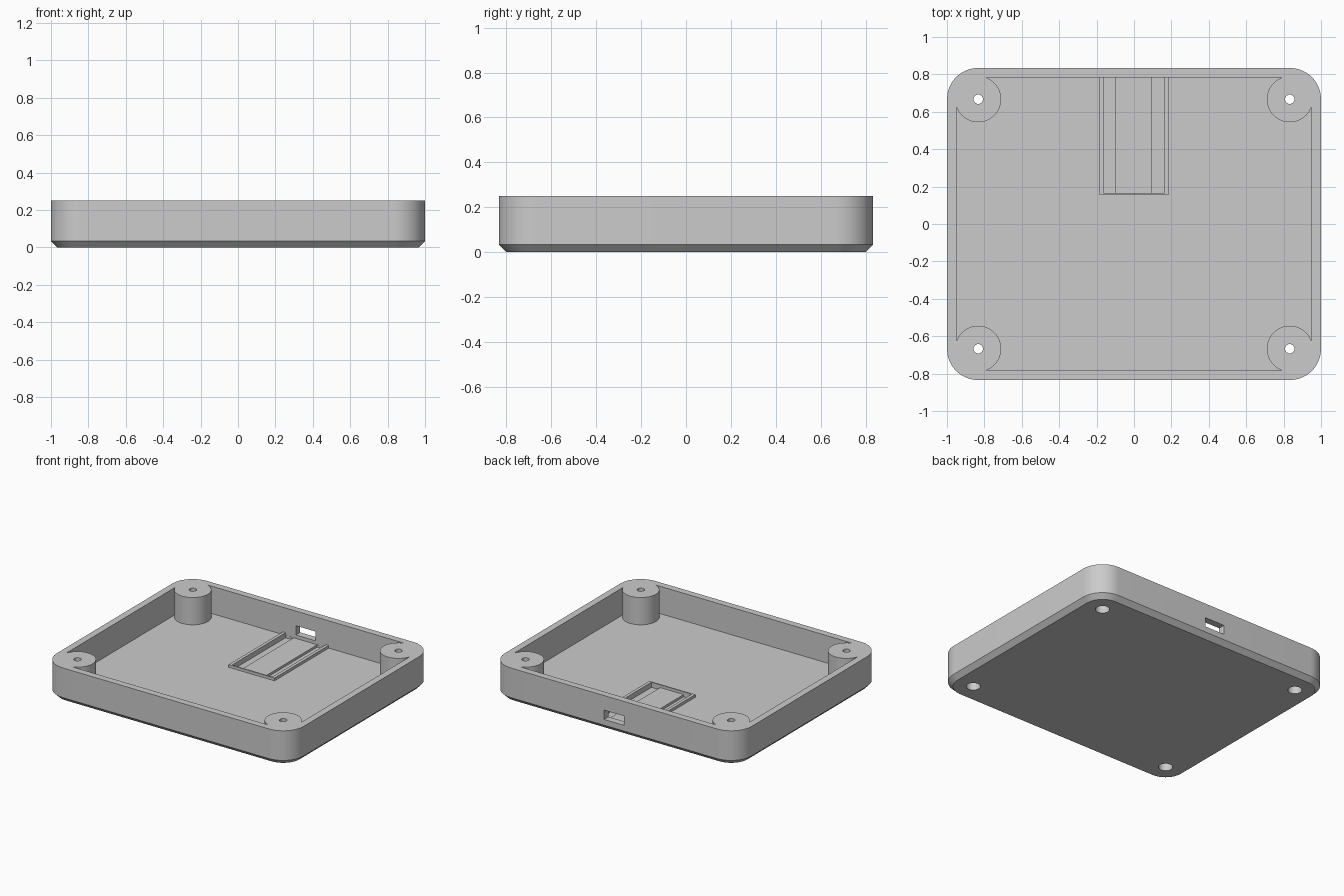
import bpy, bmesh, math
from math import cos, sin, pi

old = bpy.data.objects.get("Cube")
if old:
    bpy.data.objects.remove(old, do_unlink=True)

# Main sizes
POST_X, POST_Y = 0.833, 0.667      # corner and post centres
HEIGHT, FLOOR = 0.25, 0.05
OUTER_R, INNER_R, CHAMFER = 0.167, 0.117, 0.033
BACK = POST_Y + INNER_R            # inner face of the back wall

grey = bpy.data.materials.new("light grey plastic")
grey.use_nodes = True
colour = (0.6, 0.6, 0.6, 1)
grey.diffuse_color = colour
grey.node_tree.nodes["Principled BSDF"].inputs["Base Color"].default_value = colour


def finish(name, bm):
    bmesh.ops.recalc_face_normals(bm, faces=bm.faces)
    mesh = bpy.data.meshes.new(name)
    bm.to_mesh(mesh)
    bm.free()
    mesh.materials.append(grey)
    obj = bpy.data.objects.new(name, mesh)
    bpy.context.collection.objects.link(obj)
    return obj


def rounded_block(name, sections, steps=16):
    """Loft rounded rectangles given as (corner radius, z)."""
    bm = bmesh.new()
    rings = []
    for radius, z in sections:
        ring = []
        for q, (sx, sy) in enumerate([(1, 1), (-1, 1), (-1, -1), (1, -1)]):
            for i in range(steps + 1):
                a = (q + i / steps) * pi / 2
                ring.append(bm.verts.new((sx * POST_X + radius * cos(a),
                                          sy * POST_Y + radius * sin(a), z)))
        rings.append(ring)
    for low, high in zip(rings, rings[1:]):
        n = len(low)
        for i in range(n):
            j = (i + 1) % n
            bm.faces.new((low[i], low[j], high[j], high[i]))
    bm.faces.new(rings[0][::-1])
    bm.faces.new(rings[-1])
    return finish(name, bm)


def box(name, x0, x1, y0, y1, z0, z1):
    bm = bmesh.new()
    bmesh.ops.create_cube(bm, size=1)
    for v in bm.verts:
        v.co = (x1 if v.co.x > 0 else x0,
                y1 if v.co.y > 0 else y0,
                z1 if v.co.z > 0 else z0)
    return finish(name, bm)


def cylinder(name, x, y, radius, z0, z1, sides=48):
    bm = bmesh.new()
    bmesh.ops.create_cone(bm, cap_ends=True, segments=sides, radius1=radius,
                          radius2=radius, depth=z1 - z0)
    bmesh.ops.translate(bm, verts=bm.verts, vec=(x, y, (z0 + z1) / 2))
    return finish(name, bm)


def combine(target, tool, operation):
    """Apply a boolean and remove the tool object."""
    mod = target.modifiers.new("combine", 'BOOLEAN')
    mod.operation, mod.solver, mod.object = operation, 'EXACT', tool
    bpy.context.view_layer.objects.active = target
    bpy.ops.object.modifier_apply(modifier=mod.name)
    bpy.data.objects.remove(tool, do_unlink=True)


# Tray body with chamfered bottom edge, hollowed out
case = rounded_block("case_base", [(OUTER_R - CHAMFER, 0), (OUTER_R, CHAMFER),
                                   (OUTER_R, HEIGHT)])
combine(case, rounded_block("cavity", [(INNER_R, FLOOR), (INNER_R, 0.4)]), 'DIFFERENCE')

# Corner screw posts, screw holes and counterbores from below
corners = [(sx * POST_X, sy * POST_Y) for sx in (-1, 1) for sy in (-1, 1)]
for x, y in corners:
    combine(case, cylinder("post", x, y, 0.123, 0.02, HEIGHT), 'UNION')
for x, y in corners:
    combine(case, cylinder("screw_hole", x, y, 0.025, -0.1, 0.4, 32), 'DIFFERENCE')
    combine(case, cylinder("counterbore", x, y, 0.047, -0.1, 0.1, 32), 'DIFFERENCE')

# Connector opening in the back wall
combine(case, box("port", -0.08, 0.08, BACK - 0.03, 1, 0.075, 0.143), 'DIFFERENCE')

# Grooves for pins on both sides of the board bed
for x0, x1 in ((-0.163, -0.098), (0.093, 0.163)):
    combine(case, box("groove", x0, x1, 0.167, BACK - 0.001, 0.033, 0.1), 'DIFFERENCE')

# Raised three-sided frame around the board bed
frame = box("board_frame", -0.186, 0.186, 0.157, BACK + 0.01, FLOOR - 0.005, 0.07)
combine(frame, box("frame_gap", -0.163, 0.163, 0.167, 1, 0, 0.2), 'DIFFERENCE')

# Smooth curved walls, keep hard edges
bpy.ops.object.select_all(action='DESELECT')
case.select_set(True)
bpy.context.view_layer.objects.active = case
bpy.ops.object.shade_smooth_by_angle(angle=math.radians(30))
